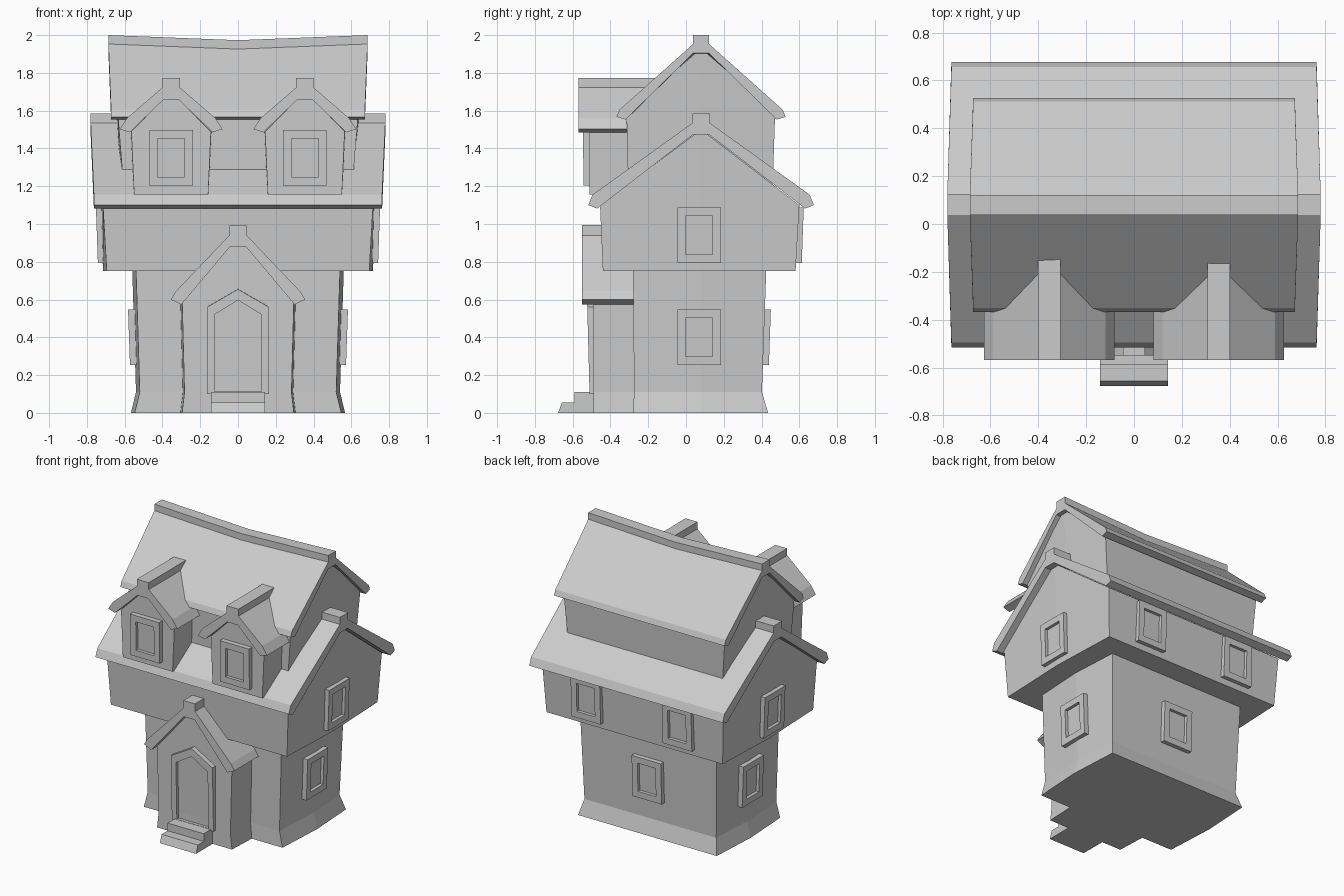
import bpy, bmesh
from math import radians
from mathutils import Matrix, Vector

if "Cube" in bpy.data.objects:
    bpy.data.objects.remove(bpy.data.objects["Cube"])

RIDGE_Y = 0.08


def loft(name, rings, gable_top=False, matrix=Matrix()):
    """Skin a stack of matching point rings and cap both ends."""
    bm = bmesh.new()
    vs = [[bm.verts.new(matrix @ Vector(p)) for p in r] for r in rings]
    n = len(rings[0])
    for a, b in zip(vs, vs[1:]):
        for i in range(n):
            j = (i + 1) % n
            bm.faces.new((a[i], a[j], b[j], b[i]))
    bm.faces.new(vs[0])
    t = vs[-1]
    if gable_top:
        bm.faces.new((t[0], t[1], t[2], t[5]))
        bm.faces.new((t[5], t[2], t[3], t[4]))
    else:
        bm.faces.new(t)
    bmesh.ops.recalc_face_normals(bm, faces=bm.faces)
    me = bpy.data.meshes.new(name)
    bm.to_mesh(me)
    bm.free()
    ob = bpy.data.objects.new(name, me)
    bpy.context.collection.objects.link(ob)
    return ob


def storey(name, levels):
    """Walls with gently bulging sides; level = z, side z, half width, front y, back y."""
    rings = []
    for z, zm, m, y0, y1 in levels:
        c = m - 0.02
        rings.append([(-c, y0, z), (c, y0, z), (m, RIDGE_Y, zm),
                      (c, y1, z), (-c, y1, z), (-m, RIDGE_Y, zm)])
    loft(name, rings, gable_top=levels[-1][0] != levels[-1][1])


def mirror(half):
    return half + [(-u, v) for u, v in reversed(half)]


def side_roof(name, half, ridge_len, eave_len, sag):
    """Roof with its ridge along x; the ridge can sag in the middle."""
    rings = []
    for t in (-1, 0, 1):
        ring = []
        for u, v in mirror(half):
            top = abs(u) < 0.1
            ring.append((t * (ridge_len if top else eave_len), RIDGE_Y + u,
                         v - (sag if top and t == 0 else 0)))
        rings.append(ring)
    loft(name, rings)


def front_extrude(name, half, cx, y0, y1, taper=1.0):
    """Symmetric profile in x/z pushed along y."""
    loft(name, [[(cx + u * s, y, v) for u, v in mirror(half)]
                for y, s in ((y0, taper), (y1, 1.0))])


def framed_panel(name, outer, inner, loc, turn=0, tilt=0, recess=0.022):
    """Frame with a recessed pane; local front faces -y."""
    m = (Matrix.Translation(loc) @ Matrix.Rotation(radians(turn), 4, 'Z')
         @ Matrix.Rotation(radians(tilt), 4, 'X'))
    loft(name, [[(u, d, v) for u, v in o] for o, d in
                ((outer, 0.06), (outer, 0), (inner, 0), (inner, recess))], matrix=m)


def rect(w, h):
    return [(-w, -h), (w, -h), (w, h), (-w, h)]


def window(name, loc, turn=0, tilt=2):
    framed_panel(name, rect(0.115, 0.147), rect(0.071, 0.102), loc, turn, tilt)


def box(name, x, y0, y1, z0, z1, lean=0.0):
    loft(name, [[(-x, y0, z0), (x, y0, z0), (x, y1, z0), (-x, y1, z0)],
                [(-x, y0 + lean, z1), (x, y0 + lean, z1), (x, y1, z1), (-x, y1, z1)]])


# Stacked storeys
storey("ground_floor", [(0, 0, 0.567, -0.28, 0.435), (0.11, 0.11, 0.54, -0.275, 0.402),
                        (0.76, 0.76, 0.56, -0.28, 0.425)])
storey("upper_floor", [(0.75, 0.75, 0.715, -0.44, 0.58), (1.1, 1.5, 0.735, -0.455, 0.6)])
storey("attic_floor", [(1.15, 1.15, 0.622, -0.305, 0.457), (1.59, 1.93, 0.657, -0.315, 0.472)])

# Main and attic roofs
side_roof("main_roof", [(0.046, 1.585), (0.046, 1.535), (0.575, 1.155), (0.597, 1.1),
                        (0.55, 1.082), (0.042, 1.474)], 0.78, 0.763, 0.0)
side_roof("attic_roof", [(0.042, 2.0), (0.042, 1.953), (0.432, 1.605), (0.447, 1.567),
                         (0.4, 1.553), (0.042, 1.904)], 0.686, 0.672, 0.027)

# Dormers and windows that come in left/right pairs
for side, s in (("left", -1), ("right", 1)):
    cx = 0.354 * s
    front_extrude("dormer_body_" + side, [(0.2, 1.155), (0.215, 1.49), (0.03, 1.67)],
                  cx, -0.512, -0.12, 0.98)
    front_extrude("dormer_roof_" + side,
                  [(0.047, 1.772), (0.047, 1.722), (0.235, 1.56), (0.272, 1.502),
                   (0.22, 1.485), (0.042, 1.657)], cx, -0.568, -0.14)
    window("dormer_window_" + side, (cx, -0.544, 1.35), tilt=1)
    window("upper_side_window_" + side, (0.747 * s, 0.069, 0.94), 90 * s)
    window("ground_side_window_" + side, (0.577 * s, 0.069, 0.4), 90 * s)
    window("upper_back_window_" + side, (0.36 * s, 0.618, 0.94), 180)
window("ground_back_window", (0, 0.444, 0.4), 180)

# Porch, door and steps
front_extrude("porch_body", [(0.308, 0), (0.295, 0.11), (0.308, 0.6), (0.03, 0.9)],
              0, -0.49, -0.2, 0.96)
front_extrude("porch_roof", [(0.046, 0.995), (0.046, 0.94), (0.328, 0.645), (0.356, 0.6),
                             (0.3, 0.573), (0.042, 0.88)], 0, -0.55, -0.22)
framed_panel("door", [(-0.164, 0.1), (0.164, 0.1), (0.164, 0.56), (0, 0.655), (-0.164, 0.56)],
             [(-0.125, 0.112), (0.125, 0.112), (0.125, 0.52), (0, 0.597), (-0.125, 0.52)],
             (0, -0.508, 0), tilt=1.5)
box("lower_step", 0.143, -0.677, -0.45, 0, 0.055, 0.02)
box("upper_step", 0.143, -0.59, -0.45, 0.05, 0.11)
